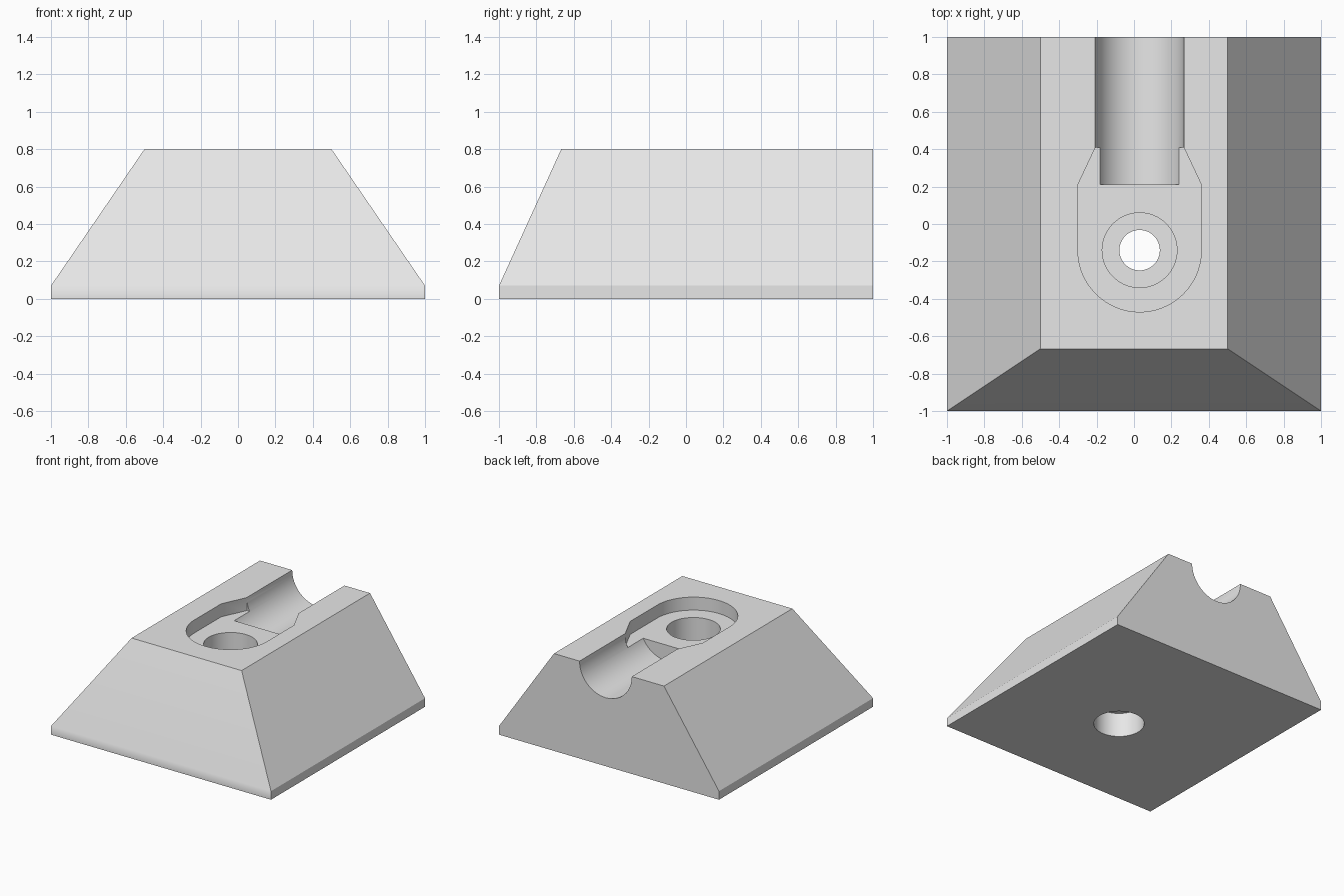
import bpy, bmesh, math
from mathutils import Matrix, Vector

cube = bpy.data.objects.get("Cube")
if cube:
    bpy.data.objects.remove(cube, do_unlink=True)

HEIGHT, BASE = 0.8, 0.07
AXIS_X, HOLE_Y = 0.03, -0.14
POCKET_Z = 0.693

grey = bpy.data.materials.new("light_grey")
grey.use_nodes = True
grey.diffuse_color = (0.8, 0.8, 0.8, 1)
grey.node_tree.nodes["Principled BSDF"].inputs["Base Color"].default_value = (0.8, 0.8, 0.8, 1)


def make_object(name, bm):
    bmesh.ops.recalc_face_normals(bm, faces=bm.faces)
    mesh = bpy.data.meshes.new(name)
    bm.to_mesh(mesh)
    bm.free()
    mesh.materials.append(grey)
    obj = bpy.data.objects.new(name, mesh)
    bpy.context.collection.objects.link(obj)
    return obj


def loft(name, rings):
    """Skin a stack of matching rings and cap both ends."""
    bm = bmesh.new()
    loops = [[bm.verts.new(p) for p in ring] for ring in rings]
    n = len(loops[0])
    for low, high in zip(loops, loops[1:]):
        for i in range(n):
            j = (i + 1) % n
            bm.faces.new((low[i], low[j], high[j], high[i]))
    bm.faces.new(loops[0])
    bm.faces.new(loops[-1])
    return make_object(name, bm)


def cylinder(name, radius, start, end):
    start, end = Vector(start), Vector(end)
    turn = (end - start).to_track_quat('Z', 'Y').to_matrix().to_4x4()
    bm = bmesh.new()
    bmesh.ops.create_cone(bm, cap_ends=True, segments=64, radius1=radius, radius2=radius,
                          depth=(end - start).length,
                          matrix=Matrix.Translation((start + end) / 2) @ turn)
    return make_object(name, bm)


def rect(half_x, front, back, z):
    return [(-half_x, front, z), (half_x, front, z), (half_x, back, z), (-half_x, back, z)]


# Tapered block with a short vertical foot and an upright back
block = loft("mounting_block", [rect(1, -1, 1, 0), rect(1, -1, 1, BASE),
                                rect(0.5, -0.667, 1, HEIGHT)])

# Shallow pocket: round front, straight sides, tapered back
outline = [(0.33 * math.cos(a), HOLE_Y + 0.33 * math.sin(a))
           for a in (math.pi + math.pi * i / 48 for i in range(49))]
outline += [(0.33, 0.21), (0.236, 0.41), (-0.236, 0.41), (-0.33, 0.21)]
pocket = loft("pocket_cutter", [[(AXIS_X + x, y, z) for x, y in outline]
                                for z in (POCKET_Z, 1)])


def bore(name, radius, low, high):
    return cylinder(name, radius, (AXIS_X, HOLE_Y, low), (AXIS_X, HOLE_Y, high))


# Half-round cable channel, screw bore and its two wider recesses
cutters = [
    pocket,
    cylinder("channel_cutter", 0.2375, (AXIS_X, 0.21, HEIGHT), (AXIS_X, 1.2, HEIGHT)),
    bore("head_recess_cutter", 0.2, 0.4, 1),
    bore("under_recess_cutter", 0.19, -0.2, 0.2),
    bore("screw_hole_cutter", 0.108, -0.3, 1.1),
]

bpy.ops.object.select_all(action='DESELECT')
block.select_set(True)
bpy.context.view_layer.objects.active = block
for cutter in cutters:
    cutter.hide_render = True
    mod = block.modifiers.new(cutter.name, 'BOOLEAN')
    mod.operation = 'DIFFERENCE'
    mod.solver = 'EXACT'
    mod.object = cutter
    bpy.ops.object.modifier_apply(modifier=mod.name)
    bpy.data.objects.remove(cutter, do_unlink=True)

# Smooth rounds, crisp edges
bpy.ops.object.shade_smooth_by_angle(angle=math.radians(30))
weighted = block.modifiers.new("even_shading", 'WEIGHTED_NORMAL')
weighted.keep_sharp = True
